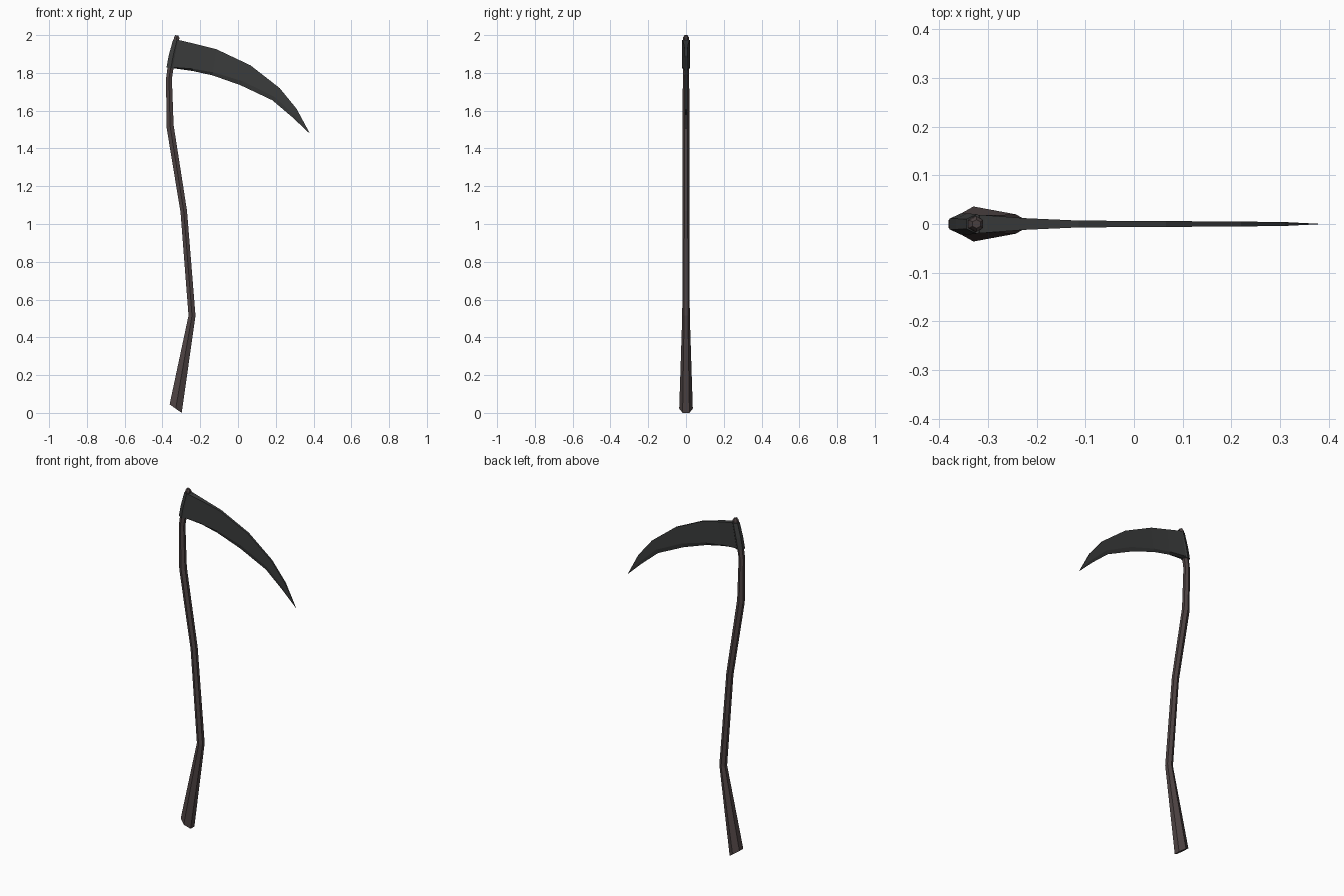
import bpy, bmesh, math

if "Cube" in bpy.data.objects:
    bpy.data.objects.remove(bpy.data.objects["Cube"])


def material(name, color):
    m = bpy.data.materials.new(name)
    m.diffuse_color = (*color, 1)
    m.use_nodes = True
    m.node_tree.nodes["Principled BSDF"].inputs["Base Color"].default_value = m.diffuse_color
    return m


def loft(name, rings, mat):
    """Skin a list of equal-length vertex rings and cap both ends."""
    bm = bmesh.new()
    vs = [[bm.verts.new(p) for p in ring] for ring in rings]
    n = len(vs[0])
    for a, b in zip(vs, vs[1:]):
        for i in range(n):
            j = (i + 1) % n
            bm.faces.new((a[i], a[j], b[j], b[i]))
    bm.faces.new(vs[0])
    bm.faces.new(vs[-1])
    bmesh.ops.remove_doubles(bm, verts=bm.verts, dist=0.0004)
    bmesh.ops.recalc_face_normals(bm, faces=bm.faces)
    me = bpy.data.meshes.new(name)
    bm.to_mesh(me)
    bm.free()
    me.materials.append(mat)
    ob = bpy.data.objects.new(name, me)
    bpy.context.collection.objects.link(ob)
    return ob


def hex_ring(xl, zl, xr, zr, ry):
    """Six-sided ring whose flat sides lie at the left and right points."""
    ring = []
    for k in range(6):
        a = math.radians(30 + 60 * k)
        t = 0.5 + 0.5 * math.cos(a) / math.cos(math.radians(30))
        ring.append((xl + (xr - xl) * t, ry * math.sin(a), zl + (zr - zl) * t))
    return ring


wood = material("dark_wood", (0.075, 0.056, 0.056))
metal = material("dark_metal", (0.043, 0.045, 0.045))

# Bent wooden handle: left x, z, right x, z, half depth
handle = [
    (-0.362, 0.045, -0.298, 0.0, 0.036),
    (-0.262, 0.515, -0.225, 0.515, 0.020),
    (-0.304, 1.06, -0.270, 1.07, 0.018),
    (-0.378, 1.51, -0.341, 1.525, 0.018),
    (-0.381, 1.77, -0.350, 1.77, 0.017),
    (-0.370, 1.85, -0.338, 1.845, 0.017),
    (-0.338, 1.99, -0.310, 1.985, 0.016),
    (-0.332, 2.0, -0.316, 1.997, 0.009),
]
loft("handle", [hex_ring(*r) for r in handle], wood)

# Metal socket wrapped round the top of the handle
socket = [
    (-0.379, 1.828, -0.332, 1.822, 0.022),
    (-0.366, 1.895, -0.320, 1.89, 0.022),
    (-0.344, 1.975, -0.302, 1.972, 0.020),
]
loft("blade_socket", [hex_ring(*r) for r in socket], metal)

# Curved blade: spine x, z, edge x, z, half thickness, bevel start
blade = [
    (-0.318, 1.975, -0.346, 1.825, 0.019, 0.97),
    (-0.225, 1.953, -0.240, 1.810, 0.012, 0.92),
    (-0.114, 1.925, -0.135, 1.787, 0.007, 0.88),
    (0.066, 1.84, 0.013, 1.735, 0.006, 0.80),
    (0.22, 1.72, 0.182, 1.655, 0.005, 0.72),
    (0.31, 1.61, 0.288, 1.565, 0.004, 0.70),
    (0.379, 1.482, 0.378, 1.480, 0.0005, 0.5),
]


def blade_ring(sx, sz, ex, ez, t, b):
    mx, mz = sx + (ex - sx) * b, sz + (ez - sz) * b
    return [(sx, -t, sz), (mx, -t, mz), (ex, 0, ez), (mx, t, mz), (sx, t, sz)]


loft("blade", [blade_ring(*r) for r in blade], metal)
